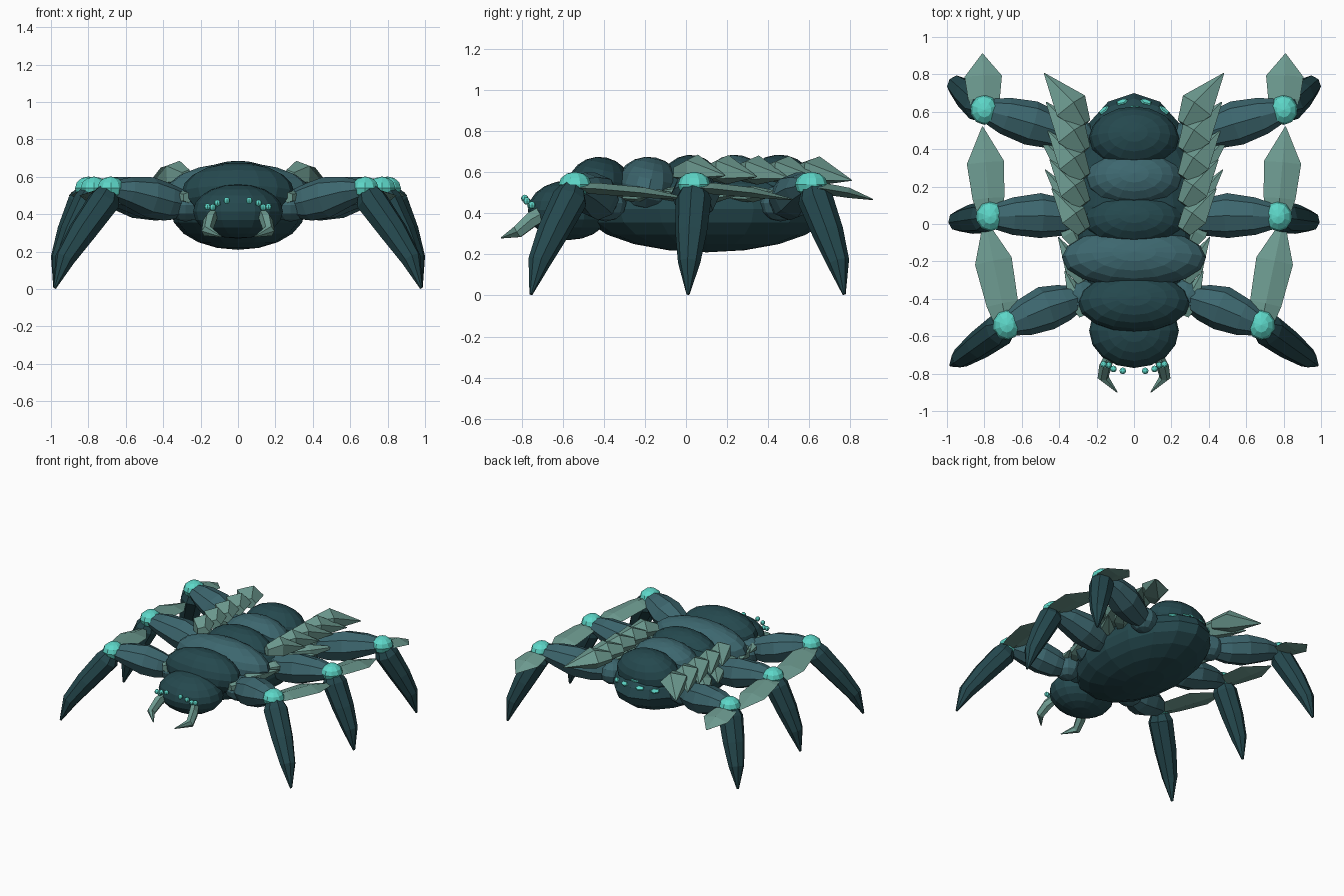
import bpy, bmesh, math
from mathutils import Vector, Matrix

old = bpy.data.objects.get("Cube")
if old:
    bpy.data.objects.remove(old, do_unlink=True)


def material(name, r, g, b):
    m = bpy.data.materials.new(name)
    m.use_nodes = True
    m.diffuse_color = (r, g, b, 1)
    bsdf = next(n for n in m.node_tree.nodes if n.type == 'BSDF_PRINCIPLED')
    bsdf.inputs["Base Color"].default_value = (r, g, b, 1)
    bsdf.inputs["Roughness"].default_value = 0.6
    return m


DARK = material("dark teal shell", 0.018, 0.065, 0.076)
MID = material("slate teal shell", 0.046, 0.135, 0.158)
PALE = material("pale sage horn", 0.15, 0.32, 0.275)
GLOW = material("bright turquoise", 0.11, 0.68, 0.58)


def finish(bm, name, mat, mirror):
    bmesh.ops.recalc_face_normals(bm, faces=bm.faces[:])
    mesh = bpy.data.meshes.new(name)
    bm.to_mesh(mesh)
    bm.free()
    mesh.materials.append(mat)
    ob = bpy.data.objects.new(name, mesh)
    bpy.context.collection.objects.link(ob)
    if mirror:
        ob.modifiers.new("Mirror", 'MIRROR').use_mirror_merge = False
    return ob


def ellipsoid(name, mat, centre, radii, tilt=0, mirror=False, seg=16, rings=10):
    bm = bmesh.new()
    bmesh.ops.create_uvsphere(bm, u_segments=seg, v_segments=rings, radius=1)
    bm.transform(Matrix.Translation(centre) @ Matrix.Rotation(math.radians(tilt), 4, 'X')
                 @ Matrix.Diagonal((*radii, 1)))
    return finish(bm, name, mat, mirror)


def loft(name, mat, path, sizes, sides=6, mirror=True):
    """Faceted tube along a path; sizes are (half width, half height) per point."""
    bm = bmesh.new()
    pts = [Vector(p) for p in path]
    turn = (pts[-1] - pts[0]).to_track_quat('Z', 'Y')
    rings = []
    for p, (w, h) in zip(pts, sizes):
        ring = []
        for i in range(sides):
            a = math.tau * i / sides
            ring.append(bm.verts.new(p + turn @ Vector((w * math.cos(a), h * math.sin(a), 0))))
        rings.append(ring)
    for lo, hi in zip(rings, rings[1:]):
        for i in range(sides):
            j = (i + 1) % sides
            bm.faces.new((lo[i], lo[j], hi[j], hi[i]))
    bm.faces.new(rings[0])
    bm.faces.new(rings[-1])
    return finish(bm, name, mat, mirror)


# Body: belly, head and overlapping back plates
belly_c, belly_r = Vector((0, 0.1, 0.42)), Vector((0.36, 0.6, 0.21))
ellipsoid("belly", DARK, belly_c, belly_r)
ellipsoid("head", DARK, (0, -0.57, 0.415), (0.24, 0.2, 0.145))
plates = [
    ("neck_plate", DARK, -0.42, 0.3, 0.16, 0.52),
    ("shoulder_plate", MID, -0.18, 0.385, 0.165, 0.52),
    ("middle_plate", DARK, 0.02, 0.27, 0.15, 0.53),
    ("rear_plate", MID, 0.24, 0.26, 0.16, 0.53),
    ("tail_plate", DARK, 0.46, 0.24, 0.17, 0.53),
]
for name, mat, y, rx, ry, z in plates:
    ellipsoid(name, mat, (0, y, z), (rx, ry, 0.155), tilt=-12)

# Legs: hip, thigh, joint, shin and trailing blade for each pair
legs = [
    ("front", (0.28, -0.39), (0.47, -0.45), (0.68, -0.54), (0.98, -0.755), (0.80, 0.03)),
    ("middle", (0.26, 0.03), (0.5, 0.045), (0.77, 0.04), (0.98, 0.01), (0.81, 0.52)),
    ("rear", (0.3, 0.46), (0.55, 0.54), (0.8, 0.61), (0.98, 0.77), (0.81, 0.91)),
]
for name, hip, thigh, knee, foot, blade in legs:
    h, t, k, f, b = [Vector((*p, 0)) for p in (hip, thigh, knee, foot, blade)]
    up = Vector((0, 0, 1))
    ellipsoid(name + "_hip", MID, h + up * 0.45, (0.1, 0.1, 0.09), mirror=True, seg=10, rings=6)
    loft(name + "_thigh", MID,
         [h + up * 0.45, h.lerp(t, 0.5) + up * 0.465, t + up * 0.49,
          t.lerp(k, 0.55) + up * 0.52, k + up * 0.535],
         [(0.06, 0.07), (0.1, 0.1), (0.12, 0.11), (0.1, 0.08), (0.06, 0.045)], sides=8)
    ellipsoid(name + "_joint", GLOW, k + up * 0.54, (0.075, 0.08, 0.062),
              mirror=True, seg=10, rings=6)
    loft(name + "_shin", DARK,
         [k + up * 0.55, k.lerp(f, 0.12) + up * 0.47, k.lerp(f, 0.5) + up * 0.31,
          k.lerp(f, 0.82) + up * 0.16, f + up * 0.006],
         [(0.045, 0.045), (0.088, 0.085), (0.078, 0.075), (0.055, 0.055), (0.008, 0.008)],
         sides=8)
    loft(name + "_blade", PALE,
         [k + up * 0.525, k.lerp(b, 0.2) + up * 0.52, k.lerp(b, 0.6) + up * 0.5, b + up * 0.467],
         [(0.06, 0.02), (0.085, 0.028), (0.1, 0.025), (0.003, 0.003)], sides=4)

# Upper row of horns along the back, growing towards the tail
for i in range(5):
    y, grow = 0.02 + 0.142 * i, 1 + 0.07 * i
    base = Vector((0.27, y - 0.06, 0.6))
    tip = Vector((0.44 + 0.01 * i, y + 0.17 * grow, 0.585 - 0.006 * i))
    loft(f"back_horn_{i + 1}", PALE, [base, base.lerp(tip, 0.35) + Vector((0, 0, 0.02)), tip],
         [(0.045, 0.04), (0.08 * grow, 0.075), (0.003, 0.003)], sides=5)

# Lower row of horns along the flanks
for i in range(6):
    y = -0.45 + 0.18 * i
    reach = 0.05 + 0.035 * i
    base = Vector((0.27 + 0.01 * i, y - 0.04, 0.49))
    tip = Vector((0.32 + reach, y + 0.2, 0.5))
    loft(f"flank_horn_{i + 1}", PALE, [base, base.lerp(tip, 0.35), tip],
         [(0.03, 0.03), (0.06, 0.042), (0.003, 0.003)], sides=5)

# Mandibles
loft("mandible", PALE,
     [(0.12, -0.68, 0.41), (0.15, -0.75, 0.37), (0.165, -0.82, 0.31), (0.09, -0.9, 0.28)],
     [(0.03, 0.04), (0.036, 0.042), (0.03, 0.034), (0.003, 0.003)], sides=6)

# Eyes
for i, (x, y, z) in enumerate([(0.06, -0.785, 0.473), (0.11, -0.775, 0.46),
                               (0.135, -0.755, 0.437), (0.163, -0.75, 0.44)]):
    ellipsoid(f"eye_{i + 1}", GLOW, (x, y, z), (0.018, 0.018, 0.018), mirror=True, seg=8, rings=6)

# Glowing spots on the tail, laid on the belly surface
for i, (around, lift) in enumerate([(0, 30), (11, 20), (20, 32), (28, 16)]):
    a, e = math.radians(around), math.radians(lift)
    d = Vector((math.sin(a) * math.cos(e), math.cos(a) * math.cos(e), math.sin(e)))
    spot = belly_c + d * belly_r
    normal = Vector([d[n] / belly_r[n] for n in range(3)]).normalized()
    loft(f"tail_spot_{i + 1}", GLOW, [spot - normal * 0.003, spot + normal * 0.005],
         [(0.035, 0.02), (0.03, 0.015)], sides=5, mirror=i > 0)
